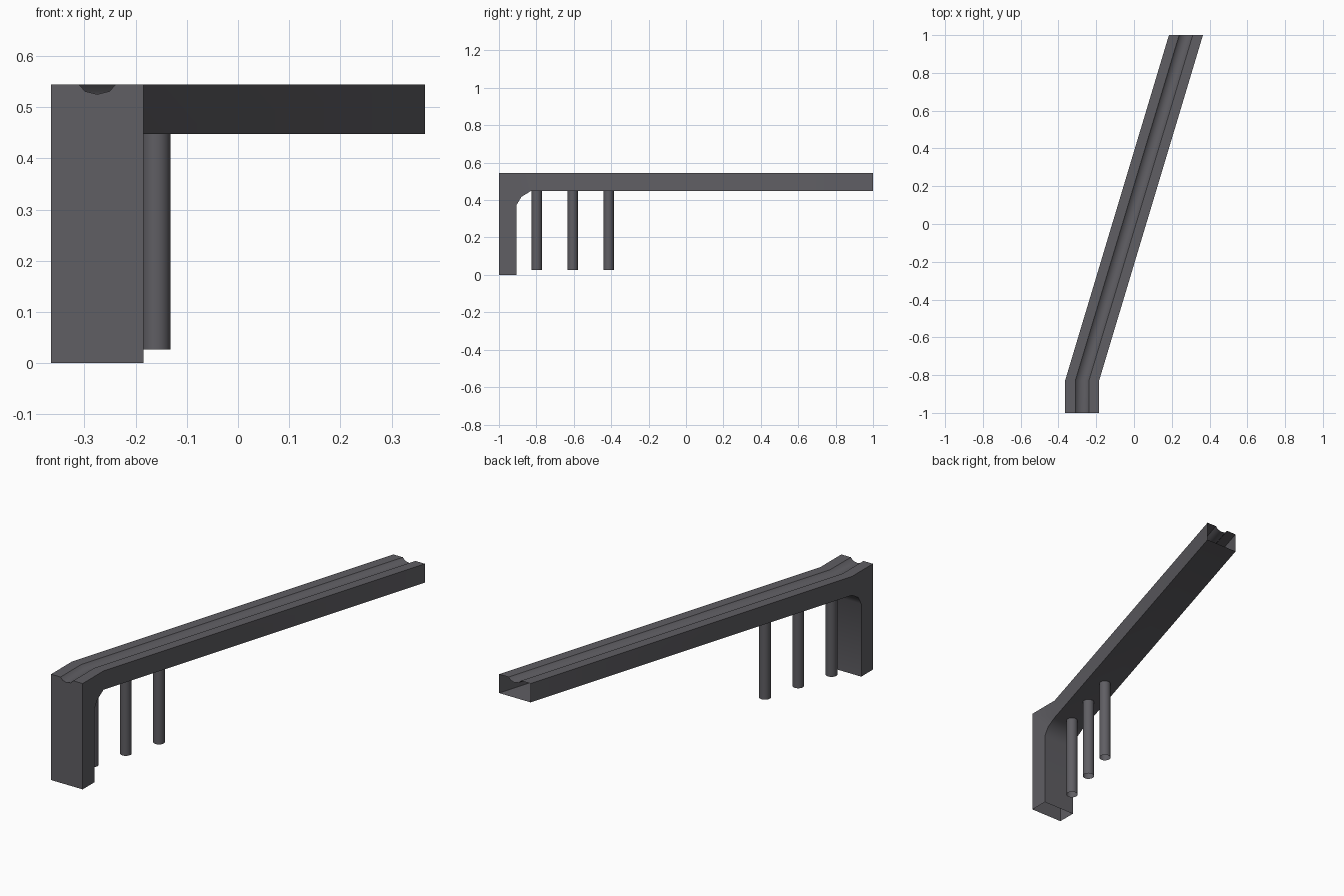
import bpy, bmesh, math

if "Cube" in bpy.data.objects:
    bpy.data.objects.remove(bpy.data.objects["Cube"])

grey = bpy.data.materials.new("dark_grey")
grey.diffuse_color = (0.115, 0.112, 0.125, 1)
grey.use_nodes = True
grey.node_tree.nodes["Principled BSDF"].inputs["Base Color"].default_value = grey.diffuse_color

TOP, UNDER, HALF = 0.545, 0.448, 0.09
FRONT, BEND, BACK = -1.0, -0.83, 1.0


def centre_x(y):
    """Centreline: straight over the leg, then slanting to the back."""
    return -0.275 + max(0.0, y - BEND) * 0.55 / (BACK - BEND)


def finish(bm, name):
    bmesh.ops.remove_doubles(bm, verts=bm.verts, dist=1e-5)
    bmesh.ops.recalc_face_normals(bm, faces=bm.faces)
    me = bpy.data.meshes.new(name)
    bm.to_mesh(me)
    bm.free()
    ob = bpy.data.objects.new(name, me)
    bpy.context.collection.objects.link(ob)
    me.materials.append(grey)
    bpy.ops.object.select_all(action='DESELECT')
    bpy.context.view_layer.objects.active = ob
    ob.select_set(True)
    bpy.ops.object.shade_smooth_by_angle(angle=math.radians(38))
    return ob


# grooved beam with its front leg, an open shell at the back end and foot
bm = bmesh.new()


def face(points):
    """Face from (offset from centreline, y, z) points."""
    bm.faces.new([bm.verts.new((centre_x(y) + o, y, z)) for o, y, z in points])


groove = [(-HALF, 0), (-0.036, 0), (-0.024, -0.0137), (0, -0.0195),
          (0.024, -0.0137), (0.036, 0), (HALF, 0)]
for y0, y1 in ((FRONT, BEND), (BEND, BACK)):
    for (a, da), (b, db) in zip(groove, groove[1:]):
        face([(a, y0, TOP + da), (b, y0, TOP + db),
              (b, y1, TOP + db), (a, y1, TOP + da)])

# front of the leg
face([(o, FRONT, TOP + d) for o, d in groove]
     + [(HALF, FRONT, 0), (-HALF, FRONT, 0)])

# back of the leg, rounded corner and underside
inner = [(-0.905, 0), (-0.905, 0.375), (-0.88, 0.417), (BEND, UNDER), (BACK, UNDER)]
for (y0, z0), (y1, z1) in zip(inner, inner[1:]):
    face([(-HALF, y0, z0), (HALF, y0, z0), (HALF, y1, z1), (-HALF, y1, z1)])

# both sides
for s in (-HALF, HALF):
    face([(s, FRONT, 0), (s, FRONT, TOP), (s, BEND, TOP)]
         + [(s, y, z) for y, z in reversed(inner[:4])])
    face([(s, BEND, UNDER), (s, BEND, TOP), (s, BACK, TOP), (s, BACK, UNDER)])
finish(bm, "grooved_beam_with_leg")

# three round posts under the beam
for i in range(3):
    bm = bmesh.new()
    bmesh.ops.create_cone(bm, cap_ends=False, segments=16, radius1=0.028,
                          radius2=0.028, depth=UNDER - 0.027)
    post = finish(bm, f"post_{i + 1}")
    post.location = (-0.27 + 0.055 * i, -0.798 + 0.192 * i, (UNDER + 0.027) / 2)
